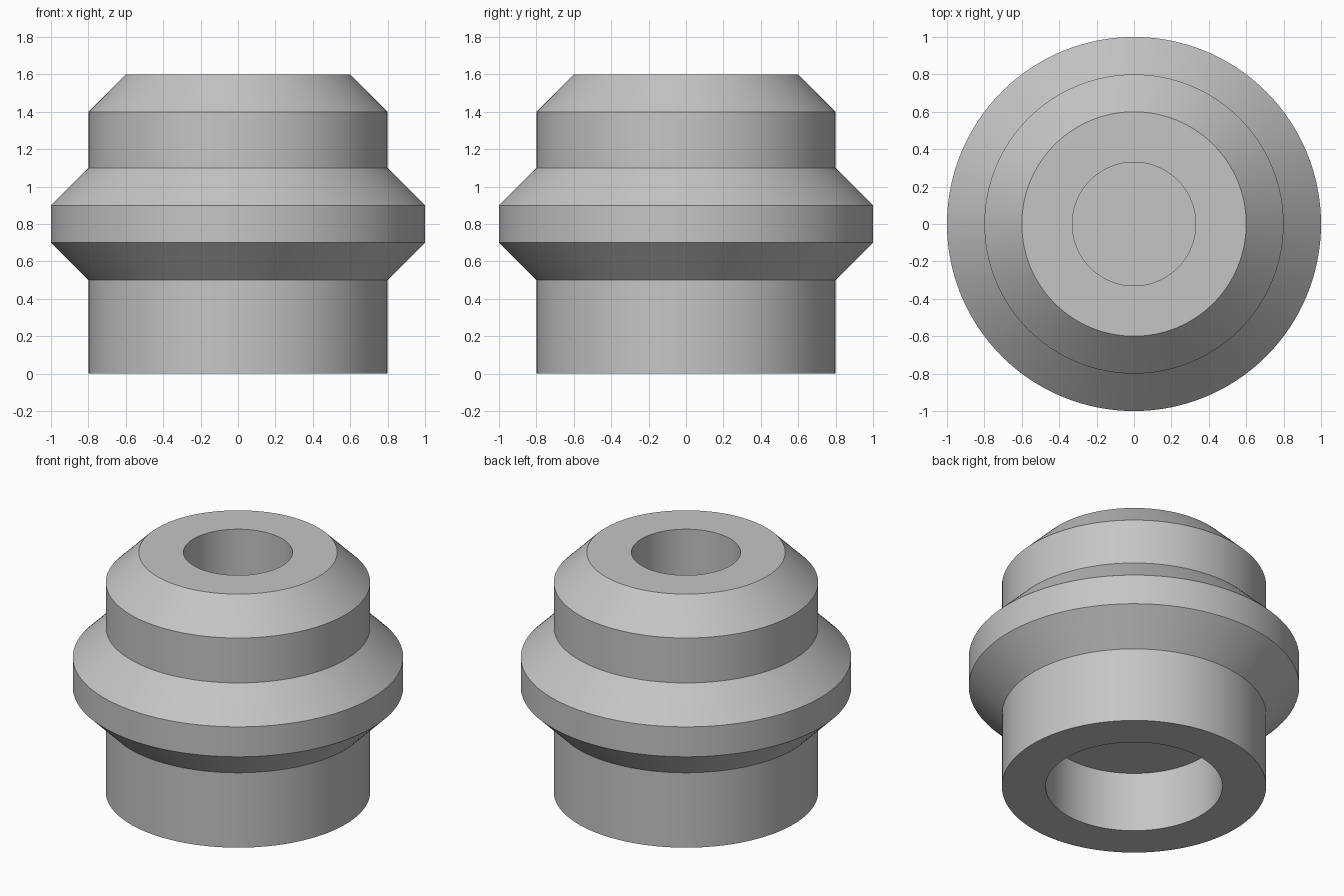
import bpy
import bmesh
import math

cube = bpy.data.objects.get("Cube")
if cube:
    bpy.data.objects.remove(cube, do_unlink=True)

SEGMENTS = 128

# Single grey material
grey = bpy.data.materials.new("light_grey")
grey.use_nodes = True
colour = (0.56, 0.56, 0.56, 1.0)
grey.diffuse_color = colour
grey.node_tree.nodes["Principled BSDF"].inputs["Base Color"].default_value = colour


def lathe(name, profile):
    """Turn a (radius, height) profile around z; ends on the axis become discs."""
    bm = bmesh.new()
    verts = [bm.verts.new((r, 0, z)) for r, z in profile]
    edges = [bm.edges.new(pair) for pair in zip(verts, verts[1:])]
    bmesh.ops.spin(bm, geom=verts + edges, cent=(0, 0, 0), axis=(0, 0, 1),
                   angle=math.tau, steps=SEGMENTS)
    bmesh.ops.remove_doubles(bm, verts=bm.verts, dist=0.0001)
    bmesh.ops.recalc_face_normals(bm, faces=bm.faces)
    mesh = bpy.data.meshes.new(name)
    bm.to_mesh(mesh)
    bm.free()
    mesh.materials.append(grey)
    obj = bpy.data.objects.new(name, mesh)
    bpy.context.collection.objects.link(obj)
    bpy.ops.object.select_all(action="DESELECT")
    obj.select_set(True)
    bpy.context.view_layer.objects.active = obj
    bpy.ops.object.shade_smooth_by_angle(angle=math.radians(30))
    return obj


# Blind pocket in the base, outer steps with the collar, blind bore in the top
bottom_pocket = [(0, 0.4), (0.535, 0.4), (0.535, 0)]
outer_wall = [(0.8, 0), (0.8, 0.5), (1, 0.7), (1, 0.9),
              (0.8, 1.1), (0.8, 1.4), (0.6, 1.6)]
top_bore = [(0.33, 1.6), (0.33, 1.2), (0, 1.2)]

lathe("collared_bushing", bottom_pocket + outer_wall + top_bore)
